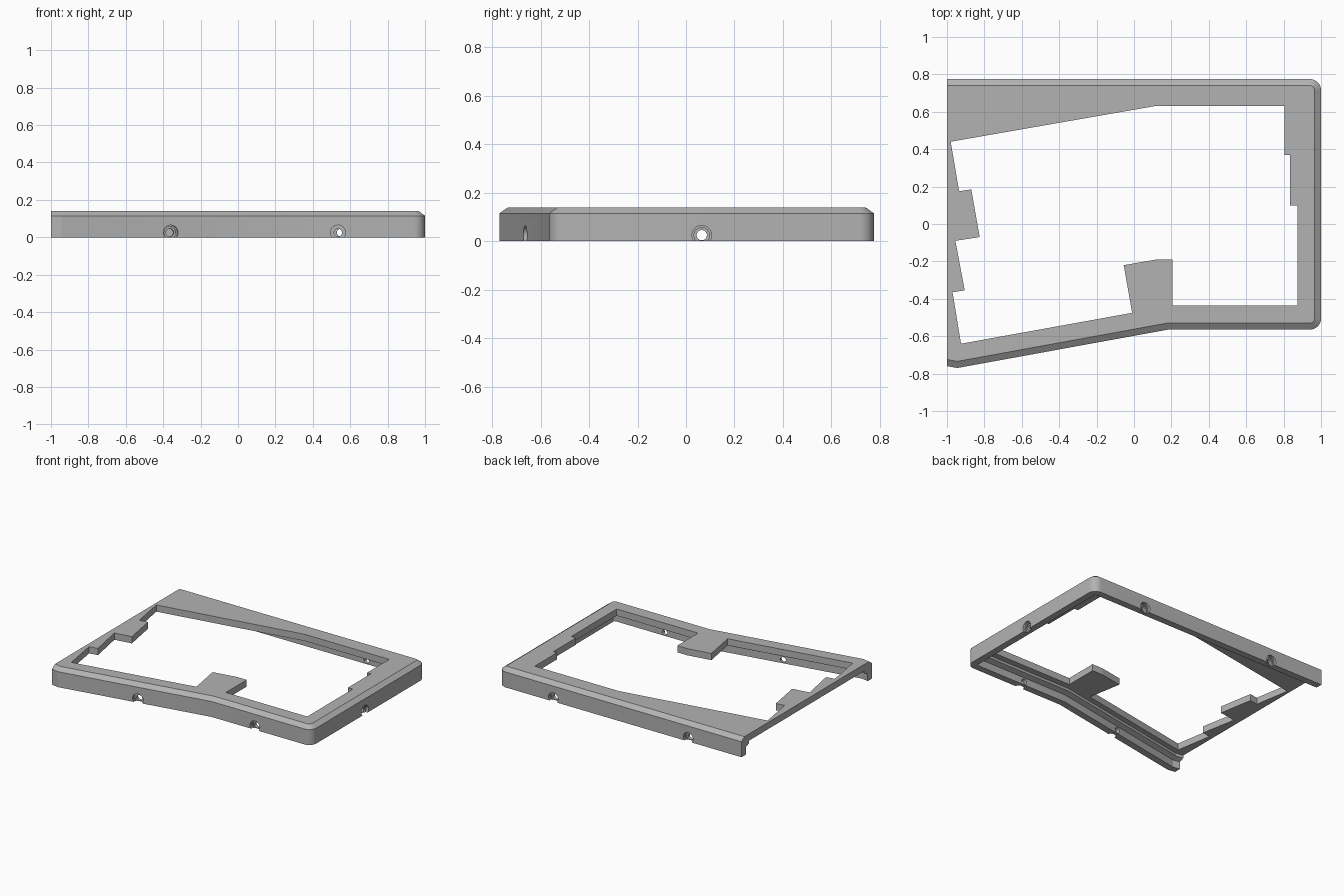
import bpy, bmesh, math
from mathutils import Vector

cube = bpy.data.objects.get("Cube")
if cube:
    bpy.data.objects.remove(cube, do_unlink=True)

grey = bpy.data.materials.new("plain grey")
grey.use_nodes = True
grey.diffuse_color = (0.45, 0.45, 0.45, 1)
grey.node_tree.nodes["Principled BSDF"].inputs["Base Color"].default_value = grey.diffuse_color

# Outer wall path, open along the left-hand side of the plan
PATH = [Vector(p) for p in ((-1, .775), (1, .775), (1, -.565), (.18, -.565), (-.945, -.77), (-1, -.76))]
ROUNDED = (1, 2)
RADIUS = 0.06
TOP, UNDER, RIM, CHAMFER = 0.14, 0.09, 0.115, 0.035


def contour(inset):
    """Path moved inward, with its two square corners rounded."""
    lines = []
    for a, b in zip(PATH, PATH[1:]):
        d = (b - a).normalized()
        lines.append((a + Vector((d.y, -d.x)) * inset, d))

    def cross(l, m):
        (p, d), (q, e) = l, m
        return p + d * ((q - p).cross(e) / d.cross(e))

    side = (Vector((-1, 0)), Vector((0, 1)))
    pts = [cross(lines[0], side)]
    for i in range(1, len(PATH) - 1):
        corner = cross(lines[i - 1], lines[i])
        if i in ROUNDED:
            r = max(RADIUS - inset, 0.002)
            d, e = lines[i - 1][1], lines[i][1]
            centre = corner - d * r + e * r
            for k in range(9):
                t = k / 8 * math.pi / 2
                pts.append(centre - e * r * math.cos(t) + d * r * math.sin(t))
        else:
            pts.append(corner)
    pts.append(cross(lines[-1], side))
    return pts


def make_object(name, bm):
    bmesh.ops.recalc_face_normals(bm, faces=bm.faces)
    mesh = bpy.data.meshes.new(name)
    bm.to_mesh(mesh)
    bm.free()
    obj = bpy.data.objects.new(name, mesh)
    mesh.materials.append(grey)
    bpy.context.collection.objects.link(obj)
    return obj


# Wall: stepped section swept along the path
section = [(0, 0), (0, RIM), (CHAMFER, TOP), (CHAMFER, UNDER), (.085, UNDER),
           (.085, .07), (.05, .055), (.05, 0)]
bm = bmesh.new()
rails = [[bm.verts.new((p.x, p.y, z)) for p in contour(d)] for d, z in section]
for a, b in zip(rails, rails[1:] + rails[:1]):
    for i in range(len(a) - 1):
        bm.faces.new((a[i], a[i + 1], b[i + 1], b[i]))
for end in (0, -1):
    bm.faces.new([r[end] for r in rails])
wall = make_object("outer_wall", bm)

# Top plate with its stepped opening
opening = [(-.98, .44), (.11, .63), (.805, .63), (.805, .37), (.835, .37), (.835, .1),
           (.875, .1), (.875, -.435), (.205, -.435), (.205, -.19), (.12, -.19),
           (-.055, -.22), (-.01, -.475), (-.925, -.64), (-.97, -.365), (-.905, -.355),
           (-.955, -.09), (-.825, -.07), (-.87, .185), (-.935, .175)]
bm = bmesh.new()
edges = []
for loop in (contour(CHAMFER), opening):
    vs = [bm.verts.new((p[0], p[1], TOP)) for p in loop]
    edges += [bm.edges.new((v, w)) for v, w in zip(vs, vs[1:] + vs[:1])]
bmesh.ops.triangle_fill(bm, edges=edges, use_beauty=True, normal=(0, 0, 1))
lower = bmesh.ops.extrude_face_region(bm, geom=bm.faces[:], use_keep_orig=True)
for v in lower["geom"]:
    if isinstance(v, bmesh.types.BMVert):
        v.co.z = UNDER
make_object("top_plate", bm)

# Counterbored screw holes: position on the wall and inward direction
slope = (PATH[3] - PATH[4]).normalized()
slant = Vector((-slope.y, slope.x))
front_y = PATH[3].y + (-.36 - PATH[3].x) * slope.y / slope.x
holes = [((-.36, front_y), slant), ((.535, -.565), Vector((0, 1))), ((1, .065), Vector((-1, 0))),
         ((.55, .775), Vector((0, -1))), ((-.56, .775), Vector((0, -1)))]


def cut(position, inward, radius, depth):
    bm = bmesh.new()
    bmesh.ops.create_cone(bm, cap_ends=True, segments=32, radius1=radius, radius2=radius, depth=2 * depth)
    cutter = make_object("hole_cutter", bm)
    cutter.hide_render = True
    cutter.rotation_mode = 'QUATERNION'
    cutter.rotation_quaternion = inward.to_3d().to_track_quat('Z', 'Y')
    cutter.location = (*position, .025)
    mod = wall.modifiers.new("hole", 'BOOLEAN')
    mod.operation, mod.solver, mod.object = 'DIFFERENCE', 'EXACT', cutter
    bpy.context.view_layer.objects.active = wall
    bpy.ops.object.modifier_apply(modifier=mod.name)
    bpy.data.objects.remove(cutter, do_unlink=True)


for position, inward in holes:
    cut(position, inward, .04, .018)
    cut(position, inward, .032, .026)
    cut(position, inward, .021, .1)

# Smooth rounded corners and bores, keep the edges sharp
bpy.ops.object.select_all(action='DESELECT')
wall.select_set(True)
bpy.context.view_layer.objects.active = wall
bpy.ops.object.shade_smooth_by_angle(angle=math.radians(20))
